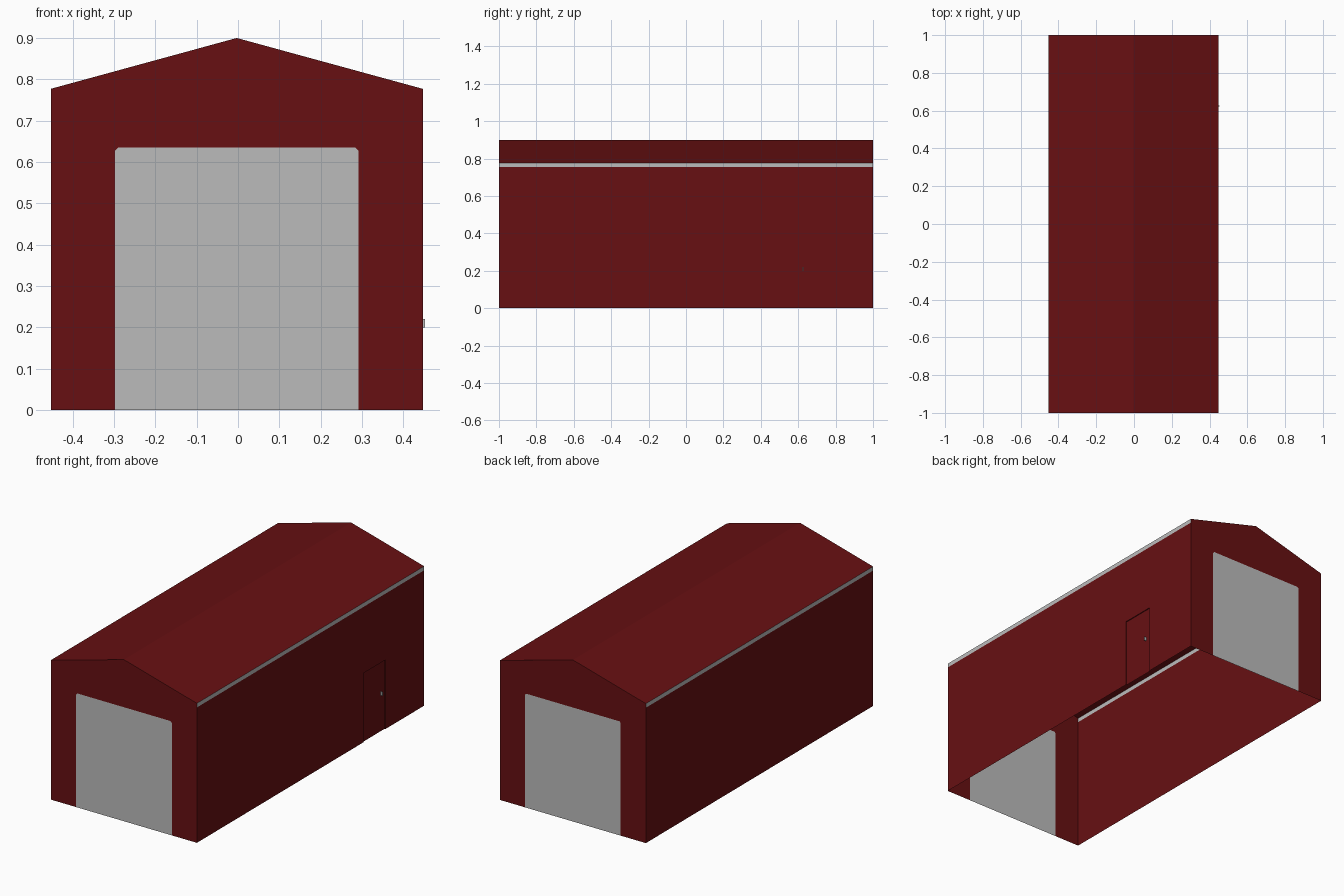
import bpy
import bmesh

if "Cube" in bpy.data.objects:
    bpy.data.objects.remove(bpy.data.objects["Cube"])

CX = -0.003                       # shell is offset slightly: the handle sticks out on +x
HW, L = 0.45, 1.0                 # half width, half length
EAVE, RIDGE, TRIM = 0.777, 0.90, 0.754
DW, DH, CH = 0.295, 0.635, 0.008  # big door half width, height, corner cut
Y0, Y1, SH, DEPTH = 0.465, 0.66, 0.385, 0.005  # recessed side door


def material(name, rgb):
    m = bpy.data.materials.new(name)
    m.diffuse_color = (*rgb, 1)
    m.use_nodes = True
    m.node_tree.nodes["Principled BSDF"].inputs["Base Color"].default_value = m.diffuse_color
    return m


RED = material("barn red", (0.135, 0.005, 0.006))
GREY = material("pale grey", (0.5, 0.5, 0.5))


def sheet(name, polys, mat, turn=False):
    """Flat panels from outlines; turn rotates them half a turn about z."""
    s = -1 if turn else 1
    bm = bmesh.new()
    for poly in polys:
        bm.faces.new([bm.verts.new((CX + s * x, s * y, z)) for x, y, z in poly])
    bmesh.ops.remove_doubles(bm, verts=bm.verts, dist=1e-5)
    me = bpy.data.meshes.new(name)
    bm.to_mesh(me)
    bm.free()
    me.materials.append(mat)
    ob = bpy.data.objects.new(name, me)
    bpy.context.collection.objects.link(ob)
    return ob


# Gable ends with large doors, roof slopes and eave strips, same at both sides
door = [(-DW, 0), (DW, 0), (DW, DH - CH), (DW - CH, DH), (CH - DW, DH), (-DW, DH - CH)]
left = [(-HW, 0), (-DW, 0), (-DW, DH - CH), (CH - DW, DH), (0, DH), (0, RIDGE), (-HW, EAVE)]
right = [(-x, z) for x, z in reversed(left)]
for side, turn in (("front", False), ("back", True)):
    sheet(side + "_gable", [[(x, -L, z) for x, z in p] for p in (left, right)], RED, turn)
    sheet(side + "_door", [[(x, -L, z) for x, z in door]], GREY, turn)
for side, turn in (("right", False), ("left", True)):
    sheet(side + "_roof", [[(HW, -L, EAVE), (HW, L, EAVE), (0, L, RIDGE), (0, -L, RIDGE)]], RED, turn)
    sheet(side + "_eave_strip",
          [[(HW, -L, TRIM), (HW, L, TRIM), (HW, L, EAVE), (HW, -L, EAVE)]], GREY, turn)


def side_rect(y0, y1, z0, z1, x=HW):
    return [(x, y0, z0), (x, y1, z0), (x, y1, z1), (x, y0, z1)]


# Side walls: plain on the left, around a doorway on the right
sheet("left_wall", [side_rect(-L, L, 0, TRIM)], RED, True)
sheet("right_wall", [side_rect(-L, Y0, 0, TRIM), side_rect(Y1, L, 0, TRIM),
                     side_rect(Y0, Y1, SH, TRIM)], RED)

# Recessed side door with its jambs and head
D = HW - DEPTH
sheet("side_door", [
    side_rect(Y0, Y1, 0, SH, D),
    [(D, Y0, 0), (D, Y0, SH), (HW, Y0, SH), (HW, Y0, 0)],
    [(D, Y1, 0), (HW, Y1, 0), (HW, Y1, SH), (D, Y1, SH)],
    [(D, Y0, SH), (D, Y1, SH), (HW, Y1, SH), (HW, Y0, SH)]], RED)

# Small door handle
bpy.ops.mesh.primitive_cube_add(size=1, location=((D + CX + 0.453) / 2, 0.625, 0.21))
handle = bpy.context.object
handle.name = "side_door_handle"
handle.scale = (0.453 - D - CX, 0.006, 0.02)
handle.data.materials.append(GREY)
